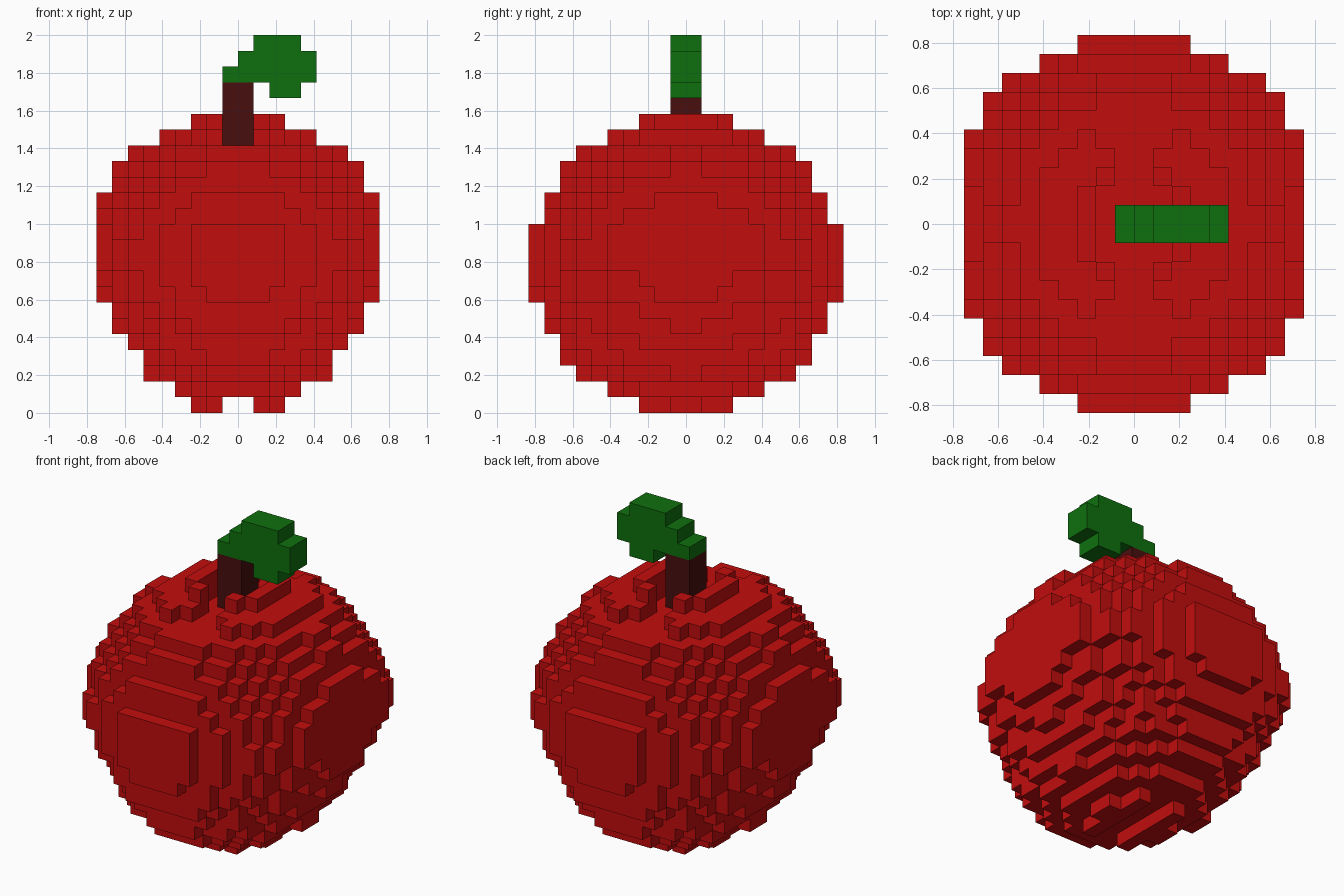
import bpy, bmesh
from mathutils import Vector

if "Cube" in bpy.data.objects:
    bpy.data.objects.remove(bpy.data.objects["Cube"], do_unlink=True)

U = 1 / 12  # edge length of one block


def make_material(name, rgb):
    mat = bpy.data.materials.new(name)
    mat.use_nodes = True
    mat.diffuse_color = (*rgb, 1)
    mat.node_tree.nodes["Principled BSDF"].inputs["Base Color"].default_value = (*rgb, 1)
    return mat


def build_blocks(name, cells, mat):
    """Make one mesh of the exposed faces of a set of grid cells."""
    bm = bmesh.new()
    for cell in cells:
        for axis in range(3):
            for side in (0, 1):
                step = [0, 0, 0]
                step[axis] = 1 if side else -1
                if tuple(c + s for c, s in zip(cell, step)) in cells:
                    continue
                b, c = (axis + 1) % 3, (axis + 2) % 3
                corners = []
                for db, dc in ((0, 0), (1, 0), (1, 1), (0, 1)):
                    p = Vector(cell)
                    p[axis] += side
                    p[b] += db
                    p[c] += dc
                    corners.append(bm.verts.new(p * U))
                bm.faces.new(corners if side else corners[::-1])
    bmesh.ops.remove_doubles(bm, verts=bm.verts[:], dist=U * 0.01)
    mesh = bpy.data.meshes.new(name)
    bm.to_mesh(mesh)
    bm.free()
    mesh.materials.append(mat)
    obj = bpy.data.objects.new(name, mesh)
    bpy.context.collection.objects.link(obj)
    return obj


def box(x0, x1, y0, y1, z0, z1):
    return {(x, y, z) for x in range(x0, x1) for y in range(y0, y1) for z in range(z0, z1)}


def squeeze(k):
    """Sideways narrowing of the fruit by layer: tighter toward the base."""
    if k <= 6:
        return 1.45
    if k <= 8:
        return 1.25
    return 1.0 if k <= 11 else 1.06


def in_fruit(x, y, k):
    ax, ay, dz = abs(x + 0.5), abs(y + 0.5), k - 9
    # slots and dimple at the top and base
    if k in (0, 17, 18) and ax < 1:
        return False
    if k >= 17 and ax < 2 and ay < 2:
        return False
    if k == 17 and ax < 2 and ay > 4:
        return False
    limit = 101 if k == 11 else 100
    return ax * ax * squeeze(k) + ay * ay + dz * dz * (10 / 9.5) ** 2 <= limit


red = make_material("red skin", (0.54, 0.004, 0.004))
brown = make_material("dark brown bark", (0.065, 0.0045, 0.0045))
green = make_material("leaf green", (0.0045, 0.16, 0.0045))

# Fruit: blocky ellipsoid, flattened at both sides
fruit = {c for c in box(-9, 9, -10, 10, 0, 19) if in_fruit(*c)}
build_blocks("fruit_body", fruit, red)

# Stem standing in the dimple
build_blocks("stem", box(-1, 1, -1, 1, 17, 21), brown)

# Leaf: rows of blocks from the drooping tip up to the crown
leaf = set()
for z, x0, x1 in ((20, 2, 4), (21, -1, 5), (22, 0, 5), (23, 1, 4)):
    leaf |= box(x0, x1, -1, 1, z, z + 1)
build_blocks("leaf", leaf, green)
